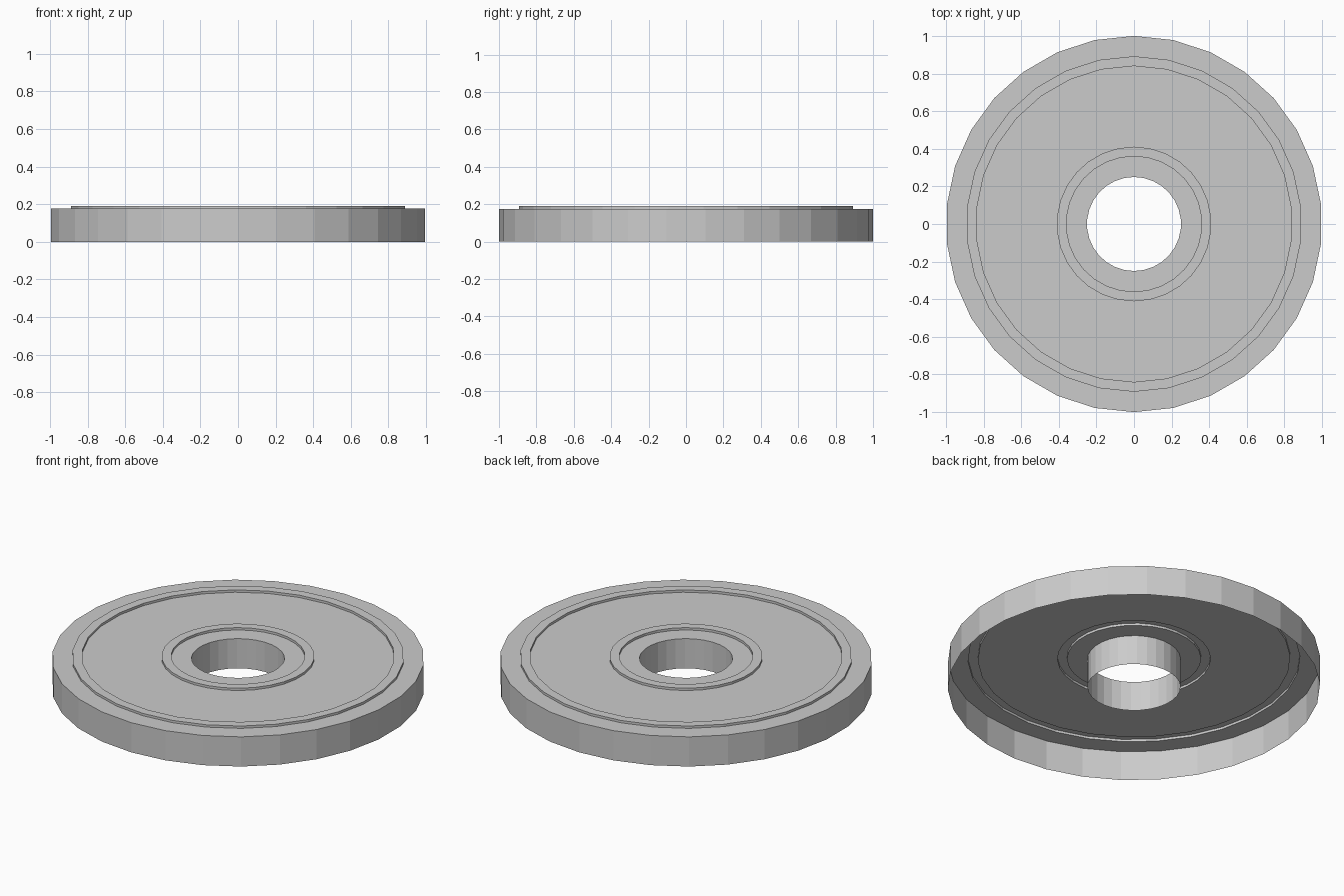
import bpy
import bmesh
from math import sin, cos, tau

if "Cube" in bpy.data.objects:
    bpy.data.objects.remove(bpy.data.objects["Cube"])

SEGMENTS = 30
Z_PLATE, Z_RIDGE = 0.176, 0.19


def ridge(r_in, r_out):
    """Profile points of a raised ring on the top face."""
    return [(r_in, Z_PLATE), (r_in, Z_RIDGE), (r_out, Z_RIDGE), (r_out, Z_PLATE)]


def lathe(name, profile):
    """Revolve (radius, z) points around z as an open, flat-shaded shell."""
    bm = bmesh.new()
    rings = []
    for r, z in profile:
        rings.append([bm.verts.new((r * sin(-tau * k / SEGMENTS),
                                    r * cos(tau * k / SEGMENTS), z))
                      for k in range(SEGMENTS)])
    for a, b in zip(rings, rings[1:]):
        for k in range(SEGMENTS):
            n = (k + 1) % SEGMENTS
            bm.faces.new((a[k], b[k], b[n], a[n]))
    mesh = bpy.data.meshes.new(name)
    bm.to_mesh(mesh)
    bm.free()
    obj = bpy.data.objects.new(name, mesh)
    bpy.context.collection.objects.link(obj)
    return obj


# Hollow disc, open underneath: hole wall, top with two ridges, outer wall
profile = [(0.25, 0), (0.25, Z_PLATE)]
profile += ridge(0.36, 0.411) + ridge(0.84, 0.892)
profile += [(1.0, Z_PLATE), (1.0, 0)]
lathe("ridged_disc", profile)
